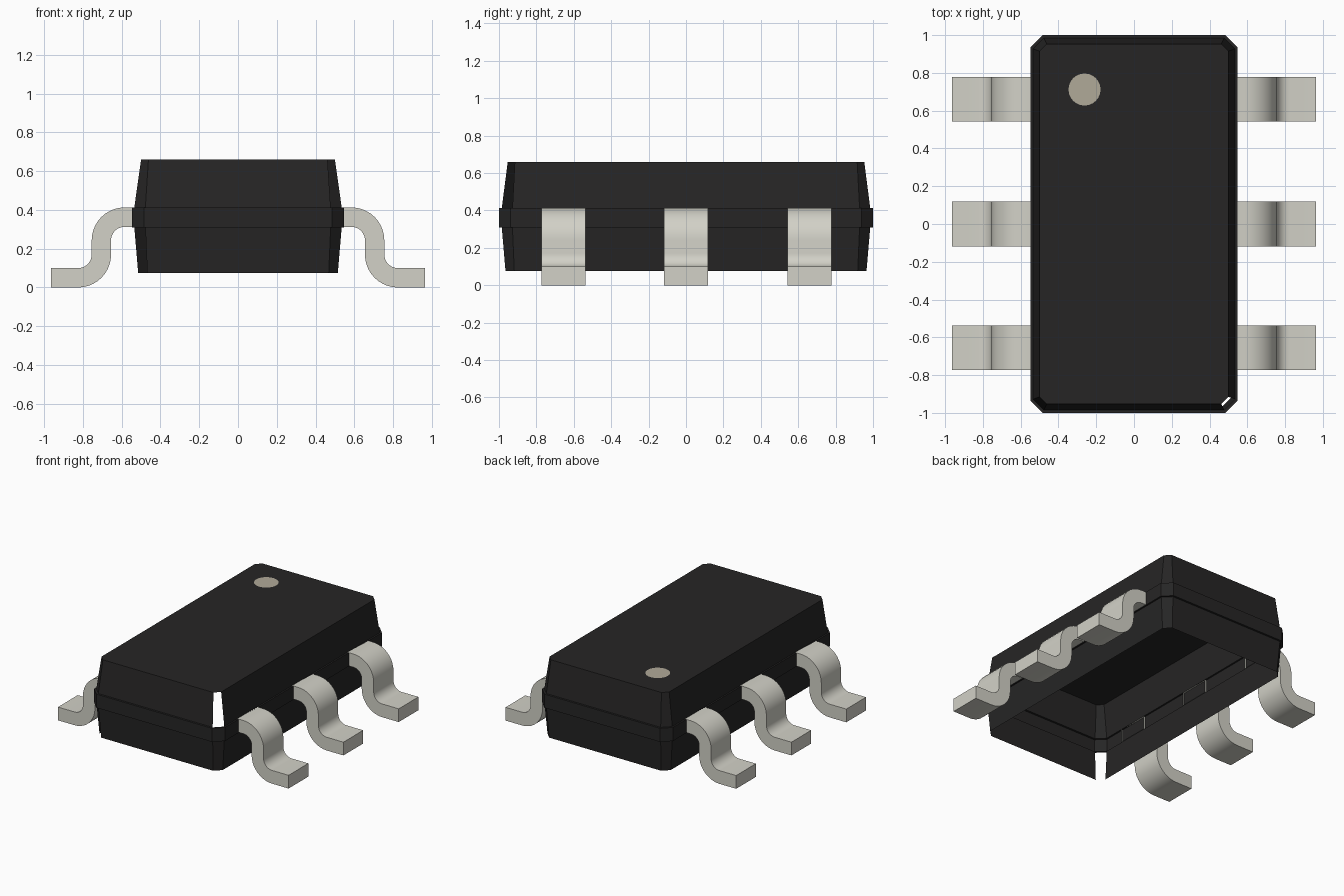
import bpy, bmesh
from math import sin, cos, pi

cube = bpy.data.objects.get("Cube")
if cube:
    bpy.data.objects.remove(cube)


def material(name, rgb):
    m = bpy.data.materials.new(name)
    m.use_nodes = True
    m.diffuse_color = (*rgb, 1)
    m.node_tree.nodes["Principled BSDF"].inputs["Base Color"].default_value = (*rgb, 1)
    return m


black = material("black plastic", (0.0193, 0.0186, 0.0186))
metal = material("pale grey metal", (0.645, 0.638, 0.572))
tan = material("tan marking", (0.435, 0.398, 0.316))


def finish(bm, name, mat, smooth=False):
    mesh = bpy.data.meshes.new(name)
    bm.to_mesh(mesh)
    bm.free()
    mesh.materials.append(mat)
    obj = bpy.data.objects.new(name, mesh)
    bpy.context.collection.objects.link(obj)
    if smooth:
        bpy.ops.object.select_all(action="DESELECT")
        obj.select_set(True)
        bpy.context.view_layer.objects.active = obj
        bpy.ops.object.shade_smooth_by_angle(angle=pi / 6)
    return obj


# Body: a hollow loft of corner-cut rectangles, open underneath
def cut_rectangle(bm, z, x, y, c):
    pts = [(x - c, -y), (x, c - y), (x, y - c), (x - c, y),
           (c - x, y), (-x, y - c), (-x, c - y), (c - x, -y)]
    return [bm.verts.new((px, py, z)) for px, py in pts]


bm = bmesh.new()
sections = [(0.075, 0.515, 0.965, 0.047), (0.31, 0.535, 0.985, 0.057),
            (0.31, 0.547, 1.0, 0.063), (0.413, 0.547, 1.0, 0.063),
            (0.413, 0.535, 0.985, 0.057), (0.66, 0.5, 0.953, 0.038)]
rings = [cut_rectangle(bm, *s) for s in sections]
open_corners = {(4, 0), (0, 6)}  # two corner facets are left open
for level, (low, high) in enumerate(zip(rings, rings[1:])):
    for i in range(8):
        j = (i + 1) % 8
        if (level, i) not in open_corners:
            bm.faces.new((low[i], low[j], high[j], high[i]))
bm.faces.new(rings[-1])
finish(bm, "body", black)

# Round marker on the top
bm = bmesh.new()
bmesh.ops.create_circle(bm, cap_ends=True, segments=24, radius=0.085)
bmesh.ops.translate(bm, verts=bm.verts, vec=(-0.262, 0.712, 0.663))
finish(bm, "corner_marker", tan)


# Leads: an S-bent strip, swept along y, with its inner end left open
def arc(cx, cz, r, start, end, steps=10):
    angles = [start + (end - start) * k / steps for k in range(steps + 1)]
    return [(cx + r * cos(a), cz + r * sin(a)) for a in angles]


def strip_edge(r_upper, r_lower, z_start, z_end):
    return ([(0.535, z_start)] + arc(0.585, 0.243, r_upper, pi / 2, 0)
            + arc(0.825, 0.17, r_lower, pi, 1.5 * pi) + [(0.964, z_end)])


upper = strip_edge(0.17, 0.07, 0.413, 0.1)
lower = strip_edge(0.07, 0.17, 0.313, 0.0)


def lead(name, side, y, half_width=0.118):
    bm = bmesh.new()
    outline = upper + lower[::-1]
    near, far = [[bm.verts.new((side * x, y + w, z)) for x, z in outline]
                 for w in (-half_width, half_width)]
    for i in range(len(outline) - 1):
        bm.faces.new((near[i], near[i + 1], far[i + 1], far[i]))
    n = len(upper)
    for loop in (near, far):  # flat sides, one quad per step
        top, bottom = loop[:n], loop[n:][::-1]
        for i in range(n - 1):
            bm.faces.new((top[i], top[i + 1], bottom[i + 1], bottom[i]))
    bmesh.ops.recalc_face_normals(bm, faces=bm.faces)
    finish(bm, name, metal, smooth=True)


for side, side_name in ((1, "left"), (-1, "right")):
    for y, place in ((-0.655, "front"), (0, "middle"), (0.66, "back")):
        lead(f"{side_name}_{place}_lead", side, y)
